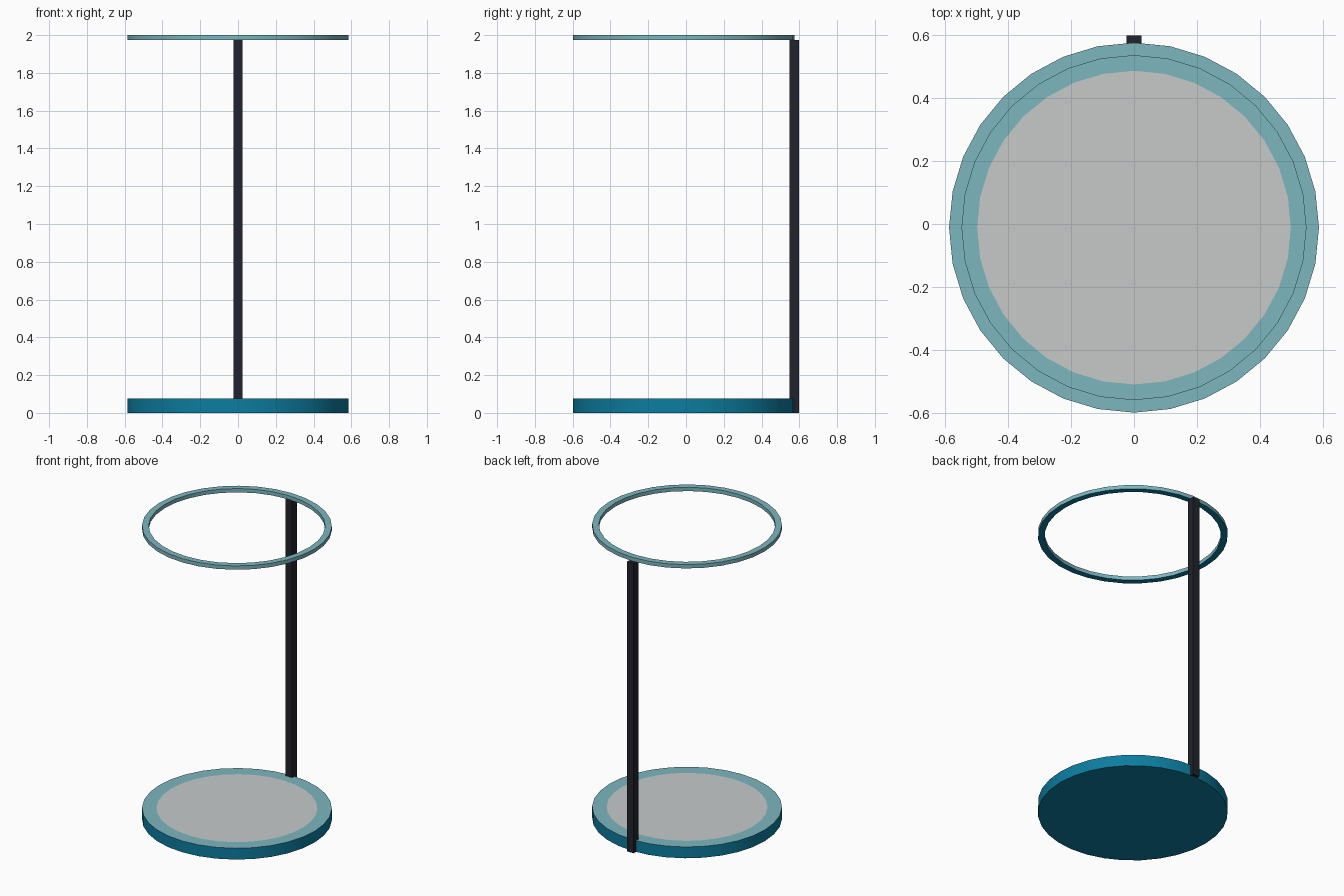
import bpy, bmesh, math

if "Cube" in bpy.data.objects:
    bpy.data.objects.remove(bpy.data.objects["Cube"])

SIDES = 32
CY = -0.0115      # centre of the round parts
R = 0.586         # outer radius


def material(name, rgb):
    m = bpy.data.materials.new(name)
    m.diffuse_color = (*rgb, 1)
    m.use_nodes = True
    m.node_tree.nodes["Principled BSDF"].inputs["Base Color"].default_value = m.diffuse_color
    return m


teal = material("deep teal", (0.0037, 0.205, 0.35))
pale = material("pale teal", (0.202, 0.468, 0.521))
grey = material("light grey", (0.57, 0.59, 0.59))
dark = material("near black", (0.016, 0.016, 0.026))


def finish(bm, name, mats):
    bmesh.ops.recalc_face_normals(bm, faces=bm.faces)
    me = bpy.data.meshes.new(name)
    bm.to_mesh(me)
    bm.free()
    ob = bpy.data.objects.new(name, me)
    bpy.context.collection.objects.link(ob)
    for m in mats:
        me.materials.append(m)
    return ob


def smooth(ob):
    bpy.ops.object.select_all(action='DESELECT')
    ob.select_set(True)
    bpy.context.view_layer.objects.active = ob
    bpy.ops.object.shade_smooth_by_angle(angle=math.radians(30))


def circle(bm, r, z):
    return [bm.verts.new((r * math.cos(a), CY + r * math.sin(a), z))
            for a in (2 * math.pi * i / SIDES for i in range(SIDES))]


def bridge(bm, a, b, index):
    for i in range(SIDES):
        j = (i + 1) % SIDES
        bm.faces.new((a[i], a[j], b[j], b[i])).material_index = index


# Base disc: teal body, pale rim on top, grey centre
bm = bmesh.new()
low, high, inner = circle(bm, R, 0), circle(bm, R, 0.077), circle(bm, 0.497, 0.077)
bm.faces.new(low)
bridge(bm, low, high, 0)
bridge(bm, high, inner, 1)
bm.faces.new(inner).material_index = 2
smooth(finish(bm, "base", [teal, pale, grey]))

# Top ring: pale walls and top, teal underside
bm = bmesh.new()
loops = [circle(bm, r, z) for r, z in
         ((0.545, 1.974), (R, 1.974), (R, 2.0), (0.545, 2.0))]
for k in range(4):
    bridge(bm, loops[k], loops[(k + 1) % 4], 0 if k == 0 else 1)
smooth(finish(bm, "top_ring", [teal, pale]))

# Square post at the back
bm = bmesh.new()
bmesh.ops.create_cube(bm, size=1)
for v in bm.verts:
    v.co.x *= 0.049
    v.co.y = v.co.y * 0.049 + 0.573
    v.co.z = (v.co.z + 0.5) * 1.974
finish(bm, "post", [dark])
